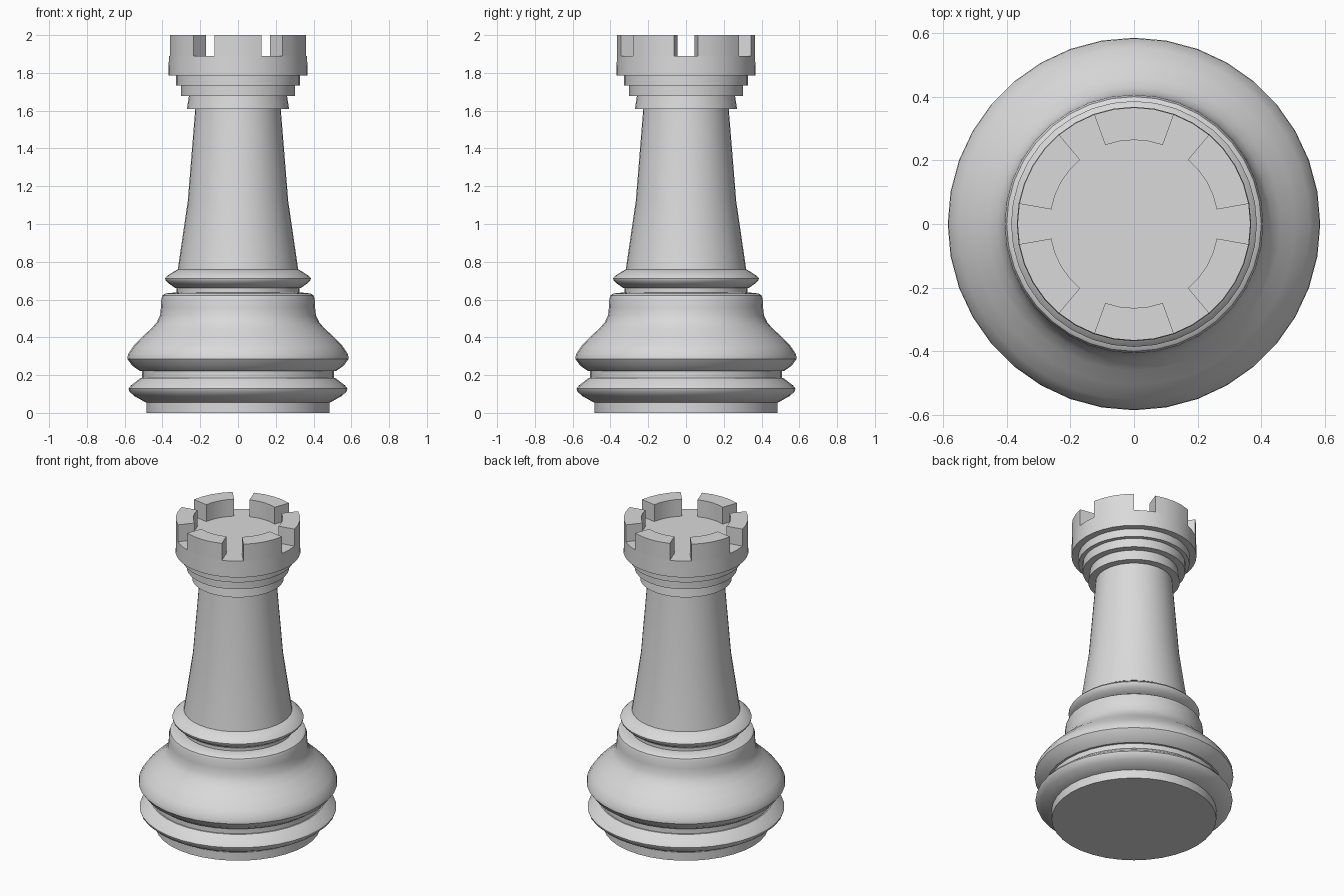
import bpy, bmesh
from math import sin, cos, atan2, degrees, radians, tau

SIDES = 36

cube = bpy.data.objects.get("Cube")
if cube:
    bpy.data.objects.remove(cube, do_unlink=True)

grey = bpy.data.materials.new("light_grey")
grey.use_nodes = True
grey.diffuse_color = (0.7, 0.7, 0.7, 1)
grey.node_tree.nodes["Principled BSDF"].inputs["Base Color"].default_value = (0.7, 0.7, 0.7, 1)


def lathe(profile):
    """Closed solid of revolution from (radius, height) pairs, bottom to top."""
    bm = bmesh.new()
    rings = [[bm.verts.new((r * cos(tau * i / SIDES), r * sin(tau * i / SIDES), z))
              for i in range(SIDES)] for r, z in profile]
    for low, high in zip(rings, rings[1:]):
        for i in range(SIDES):
            j = (i + 1) % SIDES
            bm.faces.new((low[i], low[j], high[j], high[i]))
    bm.faces.new(rings[0][::-1])
    bm.faces.new(rings[-1])
    return bm


def finish(name, bm):
    bm.normal_update()
    mesh = bpy.data.meshes.new(name)
    bm.to_mesh(mesh)
    bm.free()
    mesh.materials.append(grey)
    obj = bpy.data.objects.new(name, mesh)
    bpy.context.collection.objects.link(obj)
    bpy.ops.object.select_all(action='DESELECT')
    obj.select_set(True)
    bpy.context.view_layer.objects.active = obj
    bpy.ops.object.shade_smooth_by_angle(angle=radians(35))


# Turned parts, from the foot up to the collar under the crown
parts = {
    "foot": [(0.485, 0), (0.485, 0.056)],
    "foot_ring": [(0.49, 0.056), (0.55, 0.09), (0.575, 0.113), (0.58, 0.128),
                  (0.567, 0.145), (0.515, 0.185)],
    "foot_band": [(0.507, 0.185), (0.507, 0.222)],
    "bulge": [(0.52, 0.222), (0.56, 0.25), (0.585, 0.285), (0.583, 0.31), (0.553, 0.355),
              (0.505, 0.405), (0.46, 0.445), (0.43, 0.48), (0.413, 0.515), (0.408, 0.56),
              (0.406, 0.605), (0.4, 0.622), (0.385, 0.632), (0.33, 0.638)],
    "neck_band": [(0.325, 0.636), (0.325, 0.662)],
    "neck_ring": [(0.33, 0.66), (0.367, 0.685), (0.384, 0.702), (0.386, 0.712),
                  (0.372, 0.727), (0.32, 0.76)],
    "column": [(0.319, 0.758), (0.266, 1.12), (0.226, 1.612)],
    "collar_lower": [(0.27, 1.61), (0.26, 1.678)],
    "collar_middle": [(0.302, 1.678), (0.302, 1.734)],
    "collar_upper": [(0.327, 1.734), (0.327, 1.785)],
}
for name, profile in parts.items():
    finish(name, lathe(profile))

# Crown: six battlements raised from the rim, leaving narrow gaps
crown = lathe([(0.368, 1.785), (0.366, 1.89), (0.264, 1.89)])
rim = []
for face in crown.faces:
    c = face.calc_center_median()
    angle = degrees(atan2(c.y, c.x)) % 60
    if c.z > 1.88 and len(face.verts) == 4 and 10 < angle < 50:
        rim.append(face)
raised = bmesh.ops.extrude_face_region(crown, geom=rim)["geom"]
bmesh.ops.translate(crown, vec=(0, 0, 0.11),
                    verts=[g for g in raised if isinstance(g, bmesh.types.BMVert)])
finish("crown", crown)
